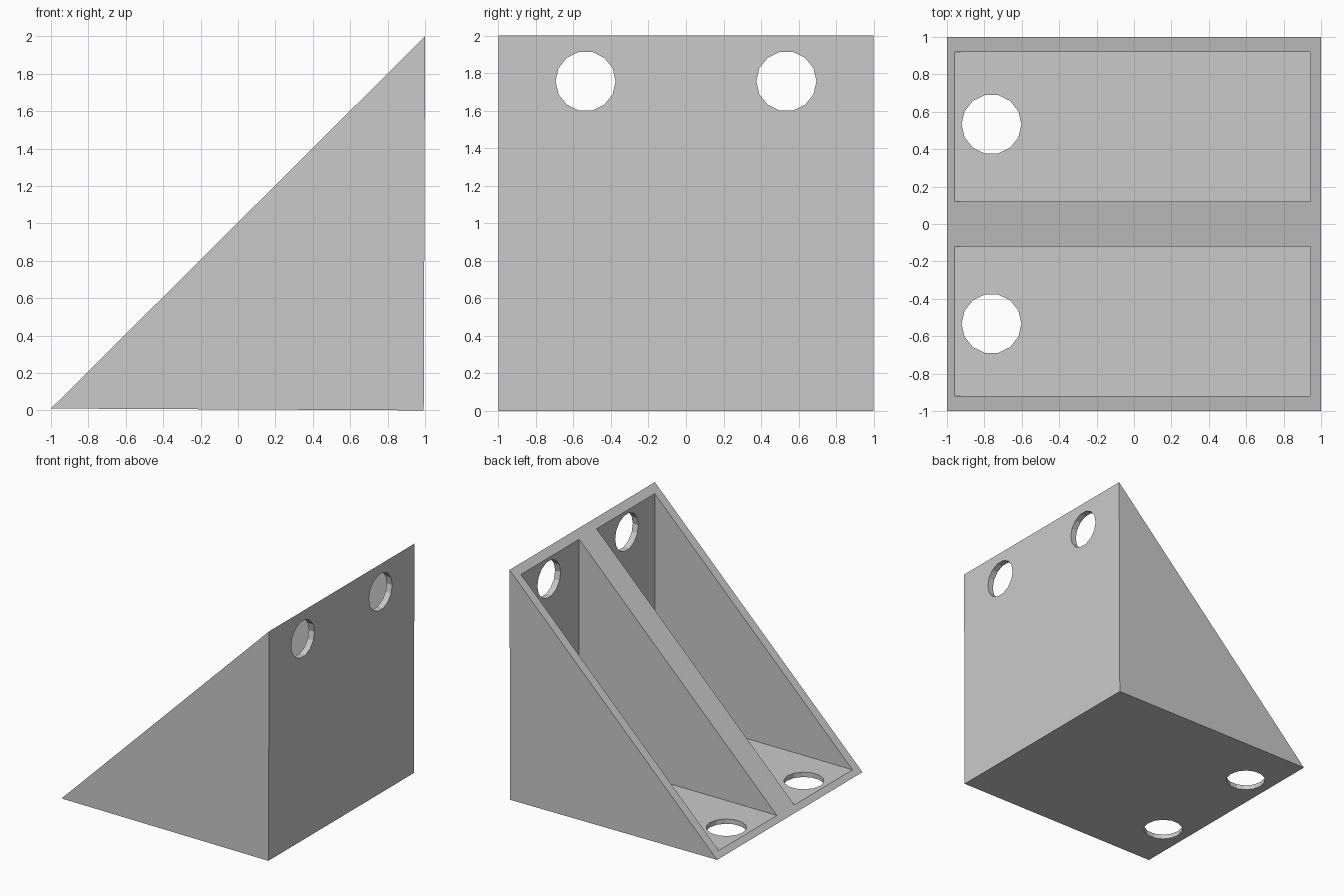
import bpy
import bmesh
from math import pi
from mathutils import Matrix

old = bpy.data.objects.get("Cube")
if old:
    bpy.data.objects.remove(old, do_unlink=True)

grey = bpy.data.materials.new("light grey")
grey.use_nodes = True
colour = (0.59, 0.59, 0.59, 1)
grey.diffuse_color = colour
grey.node_tree.nodes["Principled BSDF"].inputs["Base Color"].default_value = colour


def add_object(name, bm):
    bmesh.ops.recalc_face_normals(bm, faces=bm.faces)
    mesh = bpy.data.meshes.new(name)
    bm.to_mesh(mesh)
    bm.free()
    mesh.materials.append(grey)
    obj = bpy.data.objects.new(name, mesh)
    bpy.context.collection.objects.link(obj)
    return obj


def prism(name, profile, y0, y1):
    """Extrude an x-z profile from y0 to y1."""
    bm = bmesh.new()
    face = bm.faces.new([bm.verts.new((x, y0, z)) for x, z in profile])
    grown = bmesh.ops.extrude_face_region(bm, geom=[face])["geom"]
    verts = [v for v in grown if isinstance(v, bmesh.types.BMVert)]
    bmesh.ops.translate(bm, verts=verts, vec=(0, y1 - y0, 0))
    return add_object(name, bm)


def hole(name, centre, turn):
    """Fourteen-sided hole cutter with flats on its y or z extremes."""
    bm = bmesh.new()
    bmesh.ops.create_cone(bm, cap_ends=True, segments=14, radius1=0.16,
                          radius2=0.16, depth=0.15,
                          matrix=Matrix.Translation(centre) @ turn)
    return add_object(name, bm)


def cut(target, cutter):
    mod = target.modifiers.new("cut", "BOOLEAN")
    mod.operation = "DIFFERENCE"
    mod.solver = "EXACT"
    mod.object = cutter
    bpy.context.view_layer.objects.active = target
    bpy.ops.object.modifier_apply(modifier=mod.name)
    bpy.data.objects.remove(cutter, do_unlink=True)


# Solid wedge with a slight draft on the base and the upright wall
bracket = prism("corner_bracket", [(-1, 0.01), (0.993, 0), (1, 2)], -1, 1)

# Two pockets open to the slope, leaving side walls and a centre rib
pocket = [(-0.96, 0.05), (0.945, 0.05), (0.945, 2.2), (-0.96, 2.2)]
upright = Matrix.Rotation(pi / 2, 4, "Z") @ Matrix.Rotation(pi / 2, 4, "X")
# Cone vertices start on +y, so turn the floor holes a quarter
flat = Matrix.Rotation(pi / 2, 4, "Z")
for side in (-1, 1):
    cut(bracket, prism("pocket_cutter", pocket, side * 0.12, side * 0.92))
    # Screw holes through the upright wall and the base
    cut(bracket, hole("wall_hole_cutter", (0.98, side * 0.535, 1.757), upright @ flat))
    cut(bracket, hole("base_hole_cutter", (-0.762, side * 0.533, 0.03), flat))
